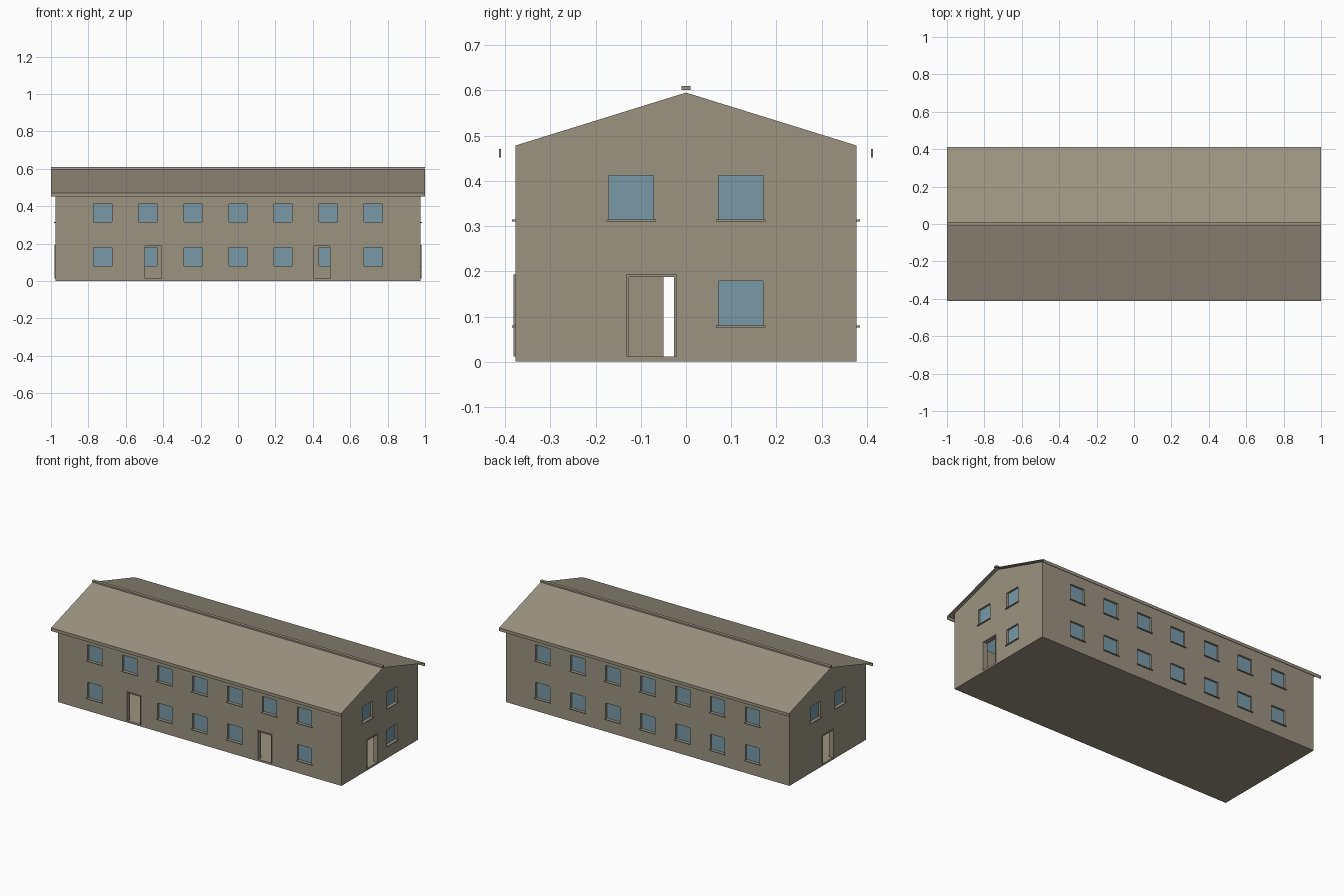
import bpy
import bmesh
from mathutils import Matrix, Vector

if "Cube" in bpy.data.objects:
    bpy.data.objects.remove(bpy.data.objects["Cube"])


def material(name, rgb):
    m = bpy.data.materials.new(name)
    m.use_nodes = True
    m.diffuse_color = (*rgb, 1)
    m.node_tree.nodes["Principled BSDF"].inputs["Base Color"].default_value = (*rgb, 1)
    return m


STONE = material("warm grey stone", (0.33, 0.295, 0.22))
GLASS = material("blue glass", (0.19, 0.32, 0.39))

HX, HY = 0.977, 0.377       # half size of the wall block
EAVE, RIDGE = 0.478, 0.595  # wall top and gable peak
THICK, FLOOR = 0.026, 0.012
WIN, DOOR_H = 0.098, 0.181


def finish(name, bm, mat):
    bmesh.ops.recalc_face_normals(bm, faces=bm.faces)
    mesh = bpy.data.meshes.new(name)
    bm.to_mesh(mesh)
    bm.free()
    mesh.materials.append(mat)
    ob = bpy.data.objects.new(name, mesh)
    bpy.context.collection.objects.link(ob)
    return ob


def add_box(bm, lo, hi, frame=Matrix()):
    lo, hi = Vector(lo), Vector(hi)
    fit = Matrix.Translation((lo + hi) / 2) @ Matrix.Diagonal((*(hi - lo), 1))
    bmesh.ops.create_cube(bm, size=1, matrix=frame @ fit)


def box(name, lo, hi, mat):
    bm = bmesh.new()
    add_box(bm, lo, hi)
    return finish(name, bm, mat)


def wall_frame(turns, dist):
    """Local frame of a wall: x along it, -y outward, origin on its outer face."""
    return Matrix.Rotation(turns * 1.5707963, 4, "Z") @ Matrix.Translation((0, -dist, 0))


# Openings per wall: frame, windows (centre, sill height), doors (centre, width)
LOW, HIGH = 0.08, 0.314
COLS = [i * 0.241 for i in range(-3, 4)]
WALLS = {
    "front": (wall_frame(0, HY),
              [(x, HIGH) for x in COLS] + [(COLS[i], LOW) for i in (0, 2, 3, 4, 6)],
              [(-0.454, 0.1), (0.449, 0.1)]),
    "back": (wall_frame(2, HY), [(x, z) for x in COLS for z in (LOW, HIGH)], []),
    "left": (wall_frame(1, HX), [(-0.121, HIGH), (0.121, HIGH), (0.121, LOW)],
             [(-0.076, 0.112)]),
    "right": (wall_frame(3, HX), [(-0.121, HIGH), (0.121, HIGH)], [(0, 0.112)]),
}

# Solid gabled block
bm = bmesh.new()
profile = [(-HY, 0), (HY, 0), (HY, EAVE), (0, RIDGE), (-HY, EAVE)]
face = bm.faces.new([bm.verts.new((-HX, y, z)) for y, z in profile])
ext = bmesh.ops.extrude_face_region(bm, geom=[face])
bmesh.ops.translate(bm, vec=(2 * HX, 0, 0),
                    verts=[v for v in ext["geom"] if isinstance(v, bmesh.types.BMVert)])
walls = finish("walls", bm, STONE)


def cut(target, cutter):
    mod = target.modifiers.new("cut", "BOOLEAN")
    mod.operation, mod.solver, mod.object = "DIFFERENCE", "EXACT", cutter
    bpy.context.view_layer.objects.active = target
    bpy.ops.object.modifier_apply(modifier=mod.name)
    bpy.data.objects.remove(cutter)


# Hollow interior, then window and door openings
cut(walls, box("interior_cutter", (-HX + THICK, -HY + THICK, FLOOR),
               (HX - THICK, HY - THICK, 1), STONE))
bm = bmesh.new()
for frame, windows, doors in WALLS.values():
    for x, z in windows:
        add_box(bm, (x - WIN / 2, -0.05, z), (x + WIN / 2, 0.05, z + WIN), frame)
    for x, w in doors:
        add_box(bm, (x - w / 2 + 0.002, -0.05, FLOOR),
                (x + w / 2 - 0.002, 0.05, FLOOR + DOOR_H - 0.002), frame)
cut(walls, finish("opening_cutter", bm, STONE))

# Glass panes, sills and door frames for each wall
for side, (frame, windows, doors) in WALLS.items():
    panes, sills = bmesh.new(), bmesh.new()
    for x, z in windows:
        add_box(panes, (x - WIN / 2, 0.012, z), (x + WIN / 2, 0.015, z + WIN), frame)
        add_box(sills, (x - 0.055, -0.008, z - 0.004), (x + 0.055, 0.012, z), frame)
    finish(side + "_window_panes", panes, GLASS)
    finish(side + "_window_sills", sills, STONE)
    if doors:
        bars = bmesh.new()
        for x, w in doors:
            top, bar = FLOOR + DOOR_H, 0.006
            y0, y1 = -0.004, THICK
            add_box(bars, (x - w / 2, y0, FLOOR), (x - w / 2 + bar, y1, top), frame)
            add_box(bars, (x + w / 2 - bar, y0, FLOOR), (x + w / 2, y1, top), frame)
            add_box(bars, (x - w / 2 + bar, y0, top - bar), (x + w / 2 - bar, y1, top), frame)
        finish(side + "_door_frames", bars, STONE)

# Thin roof sheets with eave boards, and the ridge cap
for s, side in ((-1, "front"), (1, "back")):
    bm = bmesh.new()
    corners = [(-1, 0, 0.599), (1, 0, 0.599), (1, s * 0.411, 0.4705), (-1, s * 0.411, 0.4705)]
    sheet = bm.faces.new([bm.verts.new(c) for c in corners])
    sheet.normal_update()
    flip = sheet.normal.z < 0
    roof = finish(side + "_roof_sheet", bm, STONE)
    if roof.data.polygons[0].normal.z < 0:
        roof.data.flip_normals()
    y0, y1 = sorted((s * 0.409, s * 0.413))
    box(side + "_eave_board", (-1, y0, 0.451), (1, y1, 0.470), STONE)
box("ridge_cap", (-1, -0.01, 0.601), (1, 0.01, 0.61), STONE)
